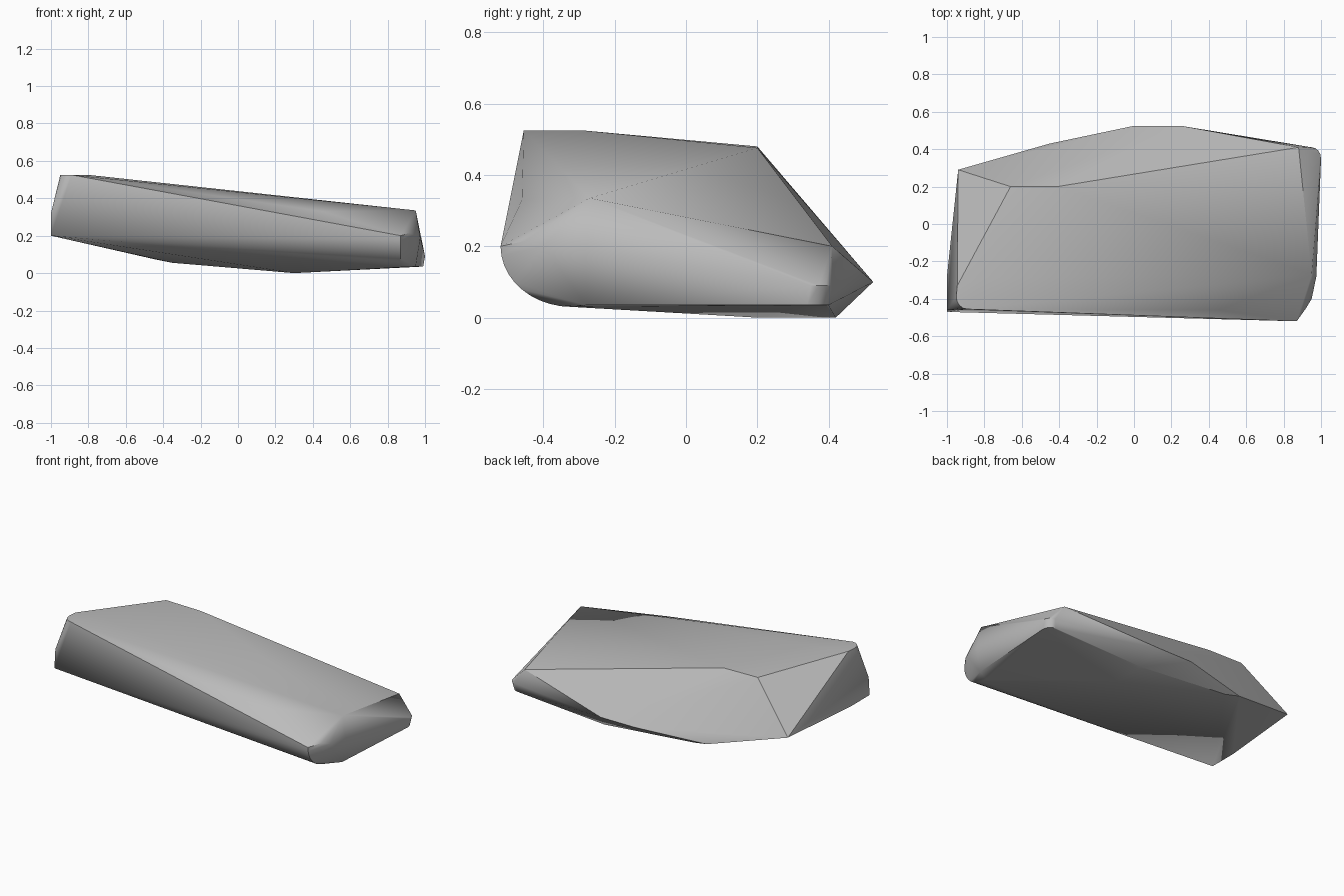
import bpy
import bmesh
import math
from mathutils import Vector

# Remove only the default cube
default_cube = bpy.data.objects.get("Cube")
if default_cube:
    bpy.data.objects.remove(default_cube, do_unlink=True)


def make_material(name, rgb):
    material = bpy.data.materials.new(name)
    material.use_nodes = True
    colour = (*rgb, 1.0)
    material.diffuse_color = colour
    shader = material.node_tree.nodes["Principled BSDF"]
    shader.inputs["Base Color"].default_value = colour
    shader.inputs["Roughness"].default_value = 0.9
    return material


def elliptic_arc(center, start, end, steps):
    """Quarter ellipse from center + start to center + end."""
    center, start, end = Vector(center), Vector(start), Vector(end)
    angles = [math.pi / 2 * i / steps for i in range(steps + 1)]
    return [center + start * math.cos(a) + end * math.sin(a) for a in angles]


def hull_object(name, points, material):
    """Closed stone surface wrapped tightly around its corner points."""
    bm = bmesh.new()
    for point in points:
        bm.verts.new(point)
    bmesh.ops.convex_hull(bm, input=bm.verts[:])
    loose = [v for v in bm.verts if not v.link_faces]
    bmesh.ops.delete(bm, geom=loose, context="VERTS")
    bmesh.ops.recalc_face_normals(bm, faces=bm.faces[:])
    mesh = bpy.data.meshes.new(name)
    bm.to_mesh(mesh)
    bm.free()
    mesh.materials.append(material)
    obj = bpy.data.objects.new(name, mesh)
    bpy.context.collection.objects.link(obj)
    return obj


# Upper face, with the ridge along its back
top_corners = [
    (-0.8, -0.29, 0.525), (-0.66, 0.2, 0.48), (-0.41, 0.2, 0.476),
    (0.88, 0.41, 0.2), (0.95, -0.27, 0.335), (0.45, -0.46, 0.33),
]
# Rounded high corner at the right end
high_corner = elliptic_arc((-0.89, -0.39, 0.525), (-0.06, 0, 0), (0, -0.065, 0), 4)
high_corner.append(Vector((-0.945, -0.33, 0.525)))

# Right end, meeting the front at a sharp lower corner
right_end = [
    (-1, -0.47, 0.2), (-1, -0.28, 0.2), (-1, -0.46, 0.32), (-0.94, 0.29, 0.195),
]
# Back edge and underside
back_edge = [(-0.45, 0.43, 0.075), (0, 0.525, 0.1), (0.25, 0.525, 0.1)]
underside = [(-0.35, 0.42, 0.055), (0.3, 0.42, 0), (0.3, 0.2, 0)]

# Front lower edge, rounding under the left end
front_round = elliptic_arc((0.87, -0.32, 0.2), (0, -0.2, 0), (0, 0, -0.17), 10)
# Bulging left end
left_cap = [
    (0.92, -0.45, 0.215), (0.95, -0.4, 0.2), (0.975, -0.28, 0.19),
    (0.95, -0.28, 0.035),
]
# Rounded far corner of the left end
far_corner = elliptic_arc((0.95, 0.35, 0.09), (0.05, 0, 0), (0, 0.06, 0), 4)
far_corner += elliptic_arc((0.94, 0.34, 0.035), (0.05, 0, 0), (0, 0.06, 0), 3)

stone_grey = make_material("stone grey", (0.5, 0.5, 0.5))
points = (top_corners + high_corner + right_end + back_edge + underside
          + front_round + left_cap + far_corner)
rock = hull_object("rock_slab", points, stone_grey)

# Soft shading over the gentle folds, crisp on the steep ones
bpy.ops.object.select_all(action="DESELECT")
rock.select_set(True)
bpy.context.view_layer.objects.active = rock
bpy.ops.object.shade_smooth_by_angle(angle=math.radians(35))
